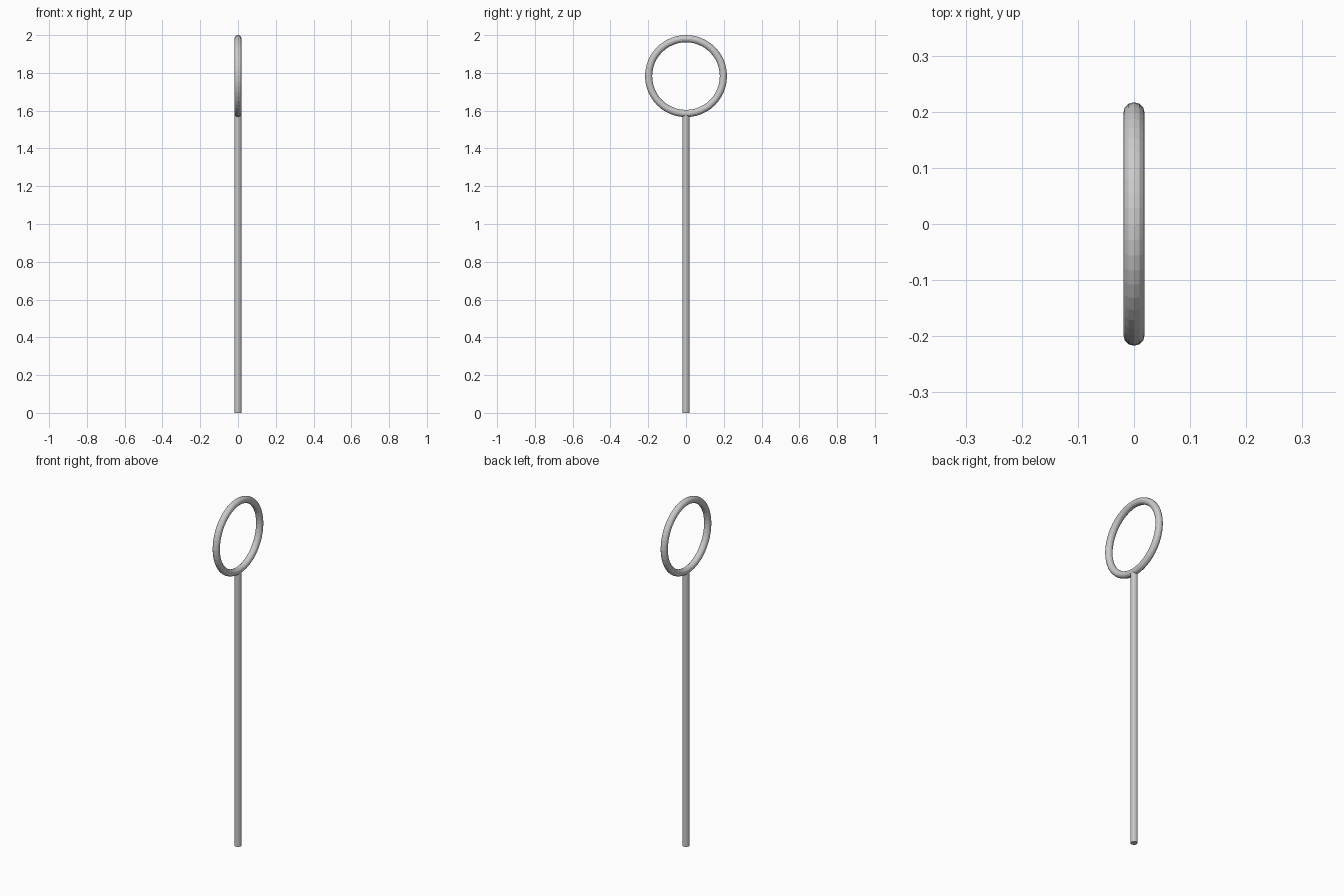
import bpy
import math

if "Cube" in bpy.data.objects:
    bpy.data.objects.remove(bpy.data.objects["Cube"])

TUBE = 0.019      # tube radius of the hoop
MAJOR = 0.198     # hoop centreline radius
HOOP_Z = 2.0 - MAJOR - TUBE
ROD_TOP = HOOP_Z - MAJOR

# Upright hoop facing sideways (axis along x)
bpy.ops.mesh.primitive_torus_add(
    major_segments=48, minor_segments=12, major_radius=MAJOR, minor_radius=TUBE,
    location=(0, 0, HOOP_Z), rotation=(0, math.pi / 2, 0))
bpy.context.object.name = "hoop"

# Straight handle running up into the hoop tube
bpy.ops.mesh.primitive_cylinder_add(
    vertices=12, radius=0.018, depth=ROD_TOP, location=(0, 0, ROD_TOP / 2))
bpy.context.object.name = "handle_rod"
